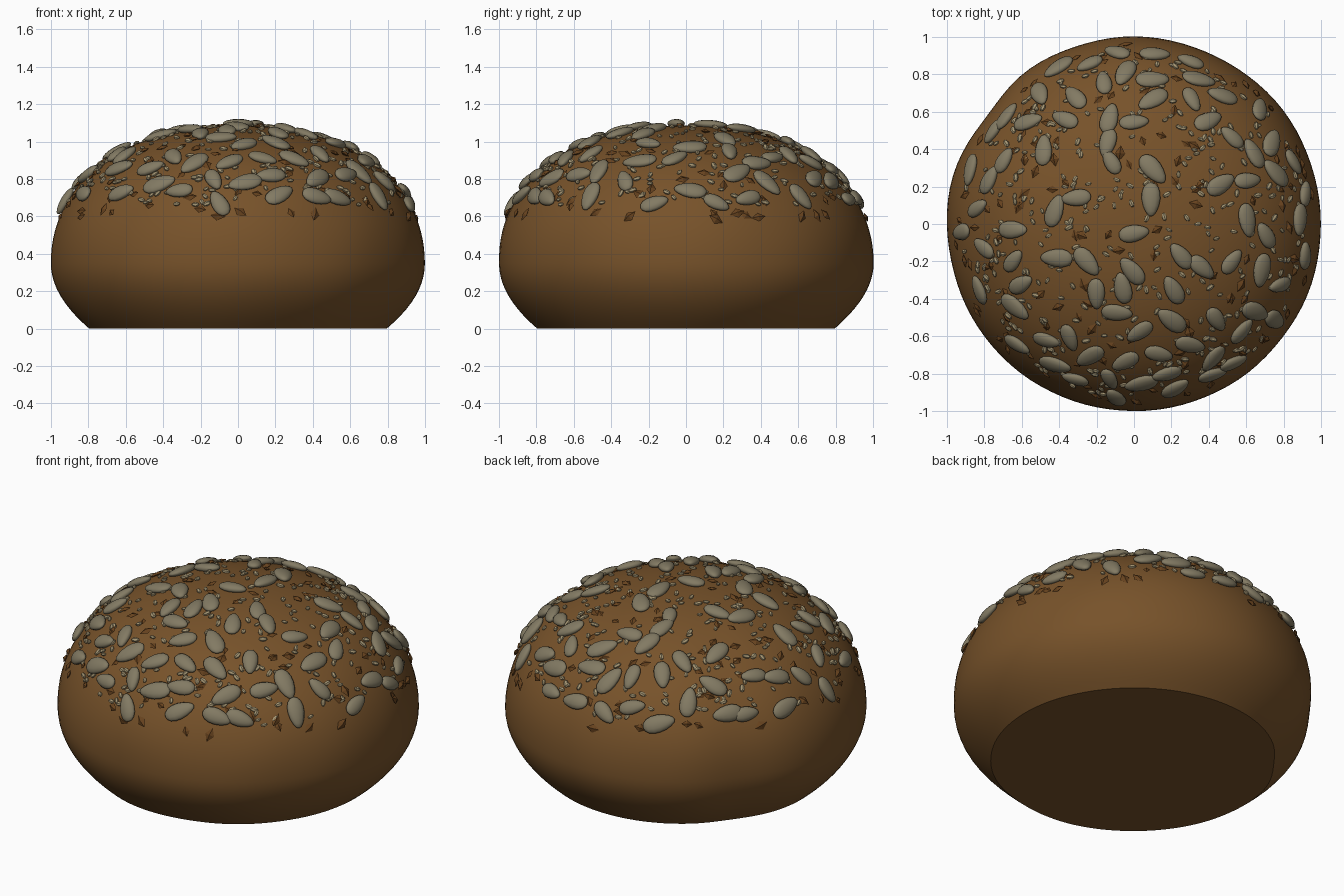
import bpy, bmesh, math, random
from mathutils import Vector, Matrix, noise

if "Cube" in bpy.data.objects:
    bpy.data.objects.remove(bpy.data.objects["Cube"])

random.seed(7)
N, Z0, H = 2.17, 0.35, 0.735   # dome: superellipse above the widest ring


def material(name, rgb):
    m = bpy.data.materials.new(name)
    m.diffuse_color = (*rgb, 1)
    m.use_nodes = True
    m.node_tree.nodes["Principled BSDF"].inputs["Base Color"].default_value = m.diffuse_color
    return m


crust_mat = material("crust brown", (0.185, 0.085, 0.023))
pumpkin_mat = material("pale grey seed", (0.225, 0.195, 0.125))
sesame_mat = material("light cream seed", (0.37, 0.30, 0.17))
flax_mat = material("dark brown seed", (0.135, 0.055, 0.013))


def lump(p):
    """Gentle hand-shaped unevenness of the crust."""
    th = math.atan2(p.y, p.x)
    dent = 0.022 * math.exp(-((th - 2.5) / 0.22) ** 2)
    return 1 - dent + 0.006 * noise.noise(p * 2.5)


def lumpy(p):
    s = lump(p)
    return Vector((p.x * s, p.y * s, p.z))


def dome_z(r):
    return Z0 + H * max(0.0, 1 - r ** N) ** (1 / N)


def finish(bm, name, mat, smooth):
    me = bpy.data.meshes.new(name)
    bm.to_mesh(me)
    bm.free()
    me.materials.append(mat)
    for p in me.polygons:
        p.use_smooth = smooth
    ob = bpy.data.objects.new(name, me)
    bpy.context.collection.objects.link(ob)
    return ob


# Bun: lathed profile with flat base and domed top
profile = []
for i in range(10):
    z = Z0 * i / 10
    profile.append((1 - 0.205 * ((Z0 - z) / Z0) ** 2, z))
for i in range(30):
    a = math.pi / 2 * i / 30
    profile.append((math.cos(a) ** (2 / N), Z0 + H * math.sin(a) ** (2 / N)))
SEG = 96
bm = bmesh.new()
rings = []
for r, z in profile:
    rings.append([bm.verts.new(lumpy(Vector((r * math.cos(t), r * math.sin(t), z))))
                  for t in (2 * math.pi * k / SEG for k in range(SEG))])
for lo, hi in zip(rings, rings[1:]):
    for k in range(SEG):
        j = (k + 1) % SEG
        bm.faces.new((lo[k], lo[j], hi[j], hi[k]))
top = bm.verts.new((0, 0, Z0 + H))
for k in range(SEG):
    bm.faces.new((rings[-1][k], rings[-1][(k + 1) % SEG], top))
base = bm.faces.new(rings[0][::-1])
for e in base.edges:
    e.smooth = False
finish(bm, "bun", crust_mat, True)


def frame(x, y, angle, lift):
    """Matrix that lays a seed on the dome, pointing along angle seen from above."""
    r = max(math.hypot(x, y), 1e-4)
    z = dome_z(r)
    nr, nz = r ** (N - 1), ((z - Z0) / H) ** (N - 1) / H
    n = Vector((nr * x / r, nr * y / r, nz)).normalized()
    d = Vector((math.cos(angle), math.sin(angle), 0))
    t = (d - n * d.dot(n)).normalized()
    rot = Matrix((t, n.cross(t), n)).transposed().to_4x4()
    return Matrix.Translation(lumpy(Vector((x, y, z))) + n * lift) @ rot


def spot(zmin, zmax):
    """Random point on the dome between two heights, even by area."""
    s0, s1 = (((z - Z0) / H) ** (N / 2) for z in (zmin, zmax))
    a = math.asin(random.uniform(s0, s1))
    r, t = math.cos(a) ** (2 / N), random.uniform(0, 2 * math.pi)
    return r * math.cos(t), r * math.sin(t)


def add_seed(bm, m, size, sides, rows, taper):
    """Flattened pointed ellipsoid, long axis on local x."""
    lx, ly, lz = size
    vs = bmesh.ops.create_uvsphere(bm, u_segments=sides, v_segments=rows, radius=1)["verts"]
    for v in vs:
        u, a, b = v.co.z, v.co.x, v.co.y
        v.co = m @ Vector((u * lx, a * ly * (1 - taper * u), b * lz))


# Pumpkin seeds: x, y and direction in degrees as seen from above
placed = [
    (-.16, .75, 100), (-.31, .67, 125), (.10, .66, 40), (-.50, .69, 120), (-.57, .55, 0),
    (-.69, .58, 60), (-.76, .50, 60), (-.49, .40, 95), (-.13, .56, 80), (-.14, .43, 80),
    (0, .54, 5), (-.12, .33, 120), (.10, .29, 130), (.52, .46, 140), (.73, .43, 50),
    (-.40, .83, 60), (.11, .90, 10), (.30, .86, 160), (.47, .68, 0), (-.31, .14, 5),
    (-.42, .07, 70), (.09, .13, 90), (.46, .21, 30), (.60, .23, 10), (.75, .27, 150),
    (.60, .02, 100), (.70, -.06, 130), (-.64, -.03, 0), (0, -.05, 10), (-.41, -.18, 0),
    (-.25, -.20, 130), (-.01, -.25, 130), (.25, -.17, 130), (.36, -.23, 140), (.52, -.2, 50),
    (-.60, -.32, 30), (-.82, -.35, 100), (-.2, -.37, 90), (-.06, -.34, 100), (.21, -.35, 120),
    (-.63, -.44, 150), (-.09, -.47, 175), (-.34, -.60, 100), (.03, -.57, 40), (.2, -.51, 140)]
pumpkins = [(x, y, math.radians(a)) for x, y, a in placed]


def clear(x, y, others, gap):
    p = Vector((x, y, dome_z(math.hypot(x, y))))
    return all((p - Vector((o[0], o[1], dome_z(math.hypot(o[0], o[1]))))).length > gap
               for o in others)


tries = 0
while len(pumpkins) < 88 and tries < 3000:   # fill the rim
    tries += 1
    x, y = spot(0.66, 0.93)
    if clear(x, y, pumpkins, 0.125):
        pumpkins.append((x, y, random.uniform(0, math.pi)))

bm = bmesh.new()
for x, y, a in pumpkins:
    k = random.uniform(0.88, 1.12)
    m = frame(x, y, a, 0.012) @ Matrix.Rotation(random.uniform(-.12, .12), 4, 'X')
    add_seed(bm, m, (0.084 * k, 0.046 * k, 0.025), 12, 8, random.choice((-.2, .2)))
finish(bm, "pumpkin_seeds", pumpkin_mat, True)


def scatter(name, mat, count, zmin, gap, size, lift, sides, rows):
    bm = bmesh.new()
    done = 0
    for _ in range(6000):
        x, y = spot(zmin, 1.084)
        if done == count:
            break
        if clear(x, y, pumpkins, gap):
            k = random.uniform(0.8, 1.2)
            m = frame(x, y, random.uniform(0, math.pi), lift)
            m = m @ Matrix.Rotation(random.uniform(-.25, .25), 4, 'Y')
            add_seed(bm, m, [s * k for s in size], sides, rows, 0.0)
            done += 1
    finish(bm, name, mat, False)


# Flax diamonds and tiny sesame seeds between the big ones
scatter("flax_seeds", flax_mat, 125, 0.58, 0.06, (0.036, 0.023, 0.012), 0.006, 4, 2)
scatter("sesame_seeds", sesame_mat, 380, 0.66, 0.05, (0.021, 0.013, 0.010), 0.006, 6, 4)
